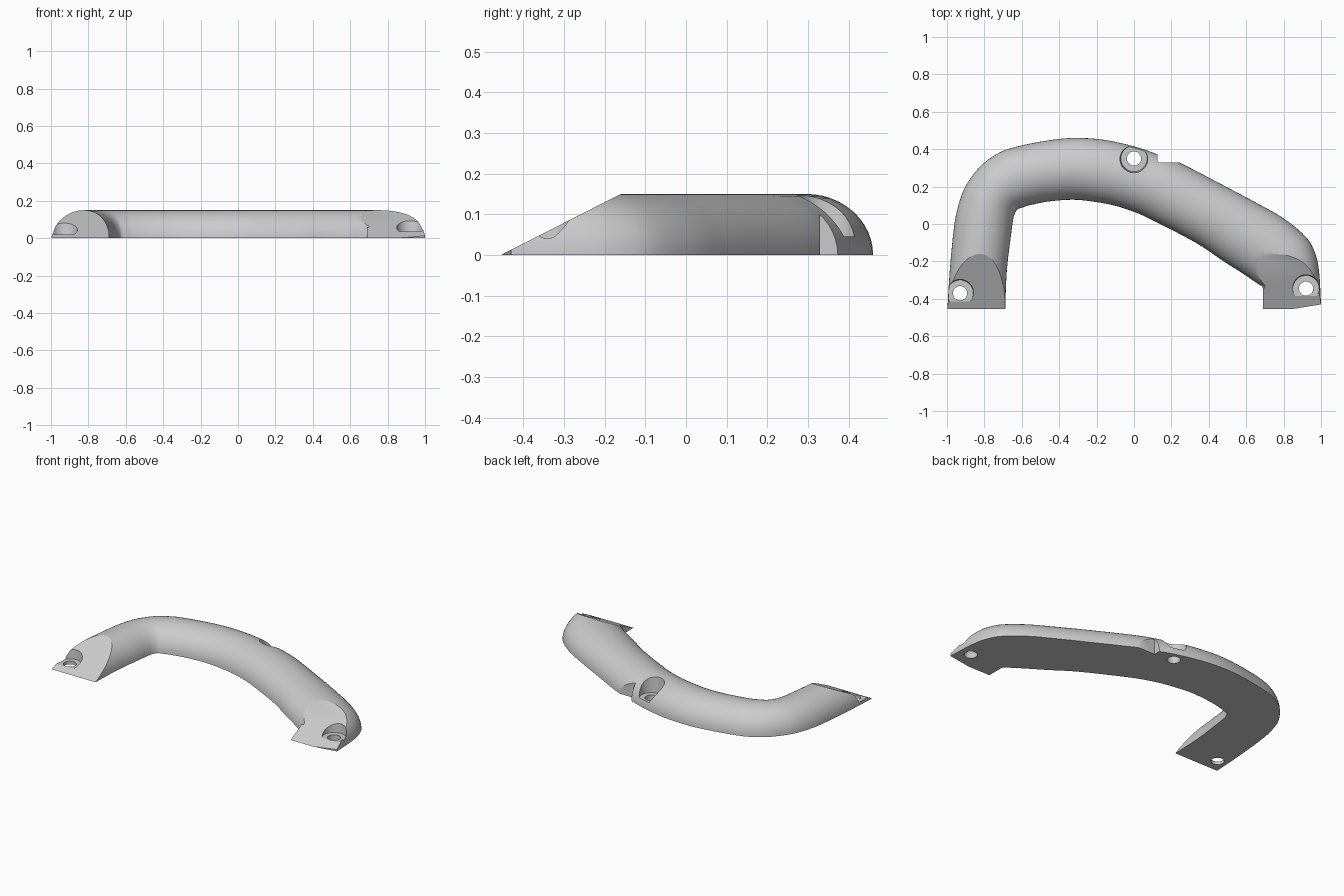
import bpy, bmesh, math
from mathutils import Vector

cube = bpy.data.objects.get("Cube")
if cube:
    bpy.data.objects.remove(cube, do_unlink=True)

grey = bpy.data.materials.new("light_grey")
grey.use_nodes = True
grey.diffuse_color = (0.6, 0.6, 0.6, 1)
grey.node_tree.nodes["Principled BSDF"].inputs["Base Color"].default_value = (0.6, 0.6, 0.6, 1)

HEIGHT = 0.15


def new_object(name, bm):
    bmesh.ops.recalc_face_normals(bm, faces=bm.faces)
    mesh = bpy.data.meshes.new(name)
    bm.to_mesh(mesh)
    bm.free()
    mesh.materials.append(grey)
    obj = bpy.data.objects.new(name, mesh)
    bpy.context.collection.objects.link(obj)
    return obj


def prism(name, points, offset):
    """Extrude a flat polygon along an offset vector."""
    bm = bmesh.new()
    face = bm.faces.new([bm.verts.new(p) for p in points])
    extruded = bmesh.ops.extrude_face_region(bm, geom=[face])["geom"]
    verts = [g for g in extruded if isinstance(g, bmesh.types.BMVert)]
    bmesh.ops.translate(bm, verts=verts, vec=offset)
    return new_object(name, bm)


def cone(name, x, y, z, low, high, depth):
    bm = bmesh.new()
    bmesh.ops.create_cone(bm, cap_ends=True, segments=40, radius1=low, radius2=high, depth=depth)
    bmesh.ops.translate(bm, verts=bm.verts, vec=(x, y, z + depth / 2))
    return new_object(name, bm)


def combine(target, tool, operation):
    """Apply a boolean, then discard the tool."""
    mod = target.modifiers.new("boolean", "BOOLEAN")
    mod.operation = operation
    mod.solver = "EXACT"
    mod.object = tool
    graph = bpy.context.evaluated_depsgraph_get()
    mesh = bpy.data.meshes.new_from_object(target.evaluated_get(graph))
    target.modifiers.clear()
    target.data = mesh
    bpy.data.objects.remove(tool, do_unlink=True)


def smooth_path(points, steps):
    """Catmull-Rom curve through the points."""
    pts = [points[0]] + points + [points[-1]]
    out = []
    for a, b, c, d in zip(pts, pts[1:], pts[2:], pts[3:]):
        for i in range(steps):
            t = i / steps
            out.append(0.5 * (2 * b + (c - a) * t + (2 * a - 5 * b + 4 * c - d) * t ** 2
                              + (3 * b - a - 3 * c + d) * t ** 3))
    return out + [points[-1]]


# Curved bar: outer and inner edge of each half-round section
stations = [
    (-1, -.5, -.69, -.5), (-.985, -.25, -.68, -.25), (-.96, 0, -.655, -.04),
    (-.93, .13, -.645, .03), (-.89, .22, -.635, .06), (-.82, .31, -.62, .08),
    (-.74, .37, -.59, .09), (-.66, .405, -.56, .1), (-.5, .44, -.46, .12),
    (-.33, .46, -.33, .13), (-.16, .45, -.22, .12), (0, .415, -.11, .1),
    (.12, .375, 0, .065), (.24, .33, .1, .02), (.5, .195, .33, -.1),
    (.66, .11, .48, -.2), (.8, .03, .59, -.27), (.92, -.07, .64, -.305),
    (.97, -.16, .67, -.325), (.99, -.26, .69, -.35), (1, -.43, .69, -.48)]
path = smooth_path([Vector(s) for s in stations], 4)
bm = bmesh.new()
rings = []
ARC = 24
for s in path:
    outer, inner = Vector((s[0], s[1], 0)), Vector((s[2], s[3], 0))
    middle, half = (outer + inner) / 2, (outer - inner) / 2
    ring = []
    for i in range(ARC + 1):
        angle = math.pi * i / ARC
        z = HEIGHT * math.sin(angle) if 0 < i < ARC else 0
        ring.append(bm.verts.new(middle + half * math.cos(angle) + Vector((0, 0, z))))
    rings.append(ring)
for a, b in zip(rings, rings[1:]):
    for i in range(ARC + 1):
        j = (i + 1) % (ARC + 1)
        bm.faces.new((a[i], a[j], b[j], b[i]))
bm.faces.new(rings[0])
bm.faces.new(rings[-1])
handle = new_object("curved_handle", bm)

# Square inner corner of the left foot
foot = prism("foot_block", [(.69, -.47, 0), (.85, -.47, 0), (.85, -.25, 0), (.69, -.345, 0)],
             (0, 0, HEIGHT * 0.9))
combine(handle, foot, "UNION")

# Sloping cut across both feet
slope = HEIGHT / 0.295
wedge = prism("slope_cutter", [(-1.2, y, (y + .455) * slope) for y in (-.8, .2)] + [(-1.2, -.8, .5)],
              (2.4, 0, 0))
combine(handle, wedge, "DIFFERENCE")

# Square notch in the back edge
notch = prism("notch_cutter", [(.125, .33, -.1), (.4, .33, -.1), (.4, .6, -.1), (.125, .6, -.1)],
              (0, 0, .4))
combine(handle, notch, "DIFFERENCE")

# Screw holes with recessed seats
for x, y, floor in ((-.93, -.37, .02), (.92, -.345, .035), (0, .35, .045)):
    combine(handle, cone("seat_cutter", x, y, floor, .07, .082, .2), "DIFFERENCE")
    combine(handle, cone("hole_cutter", x, y, -.1, .038, .038, .3), "DIFFERENCE")

# Smooth bar with crisp cut edges
bpy.ops.object.select_all(action="DESELECT")
handle.select_set(True)
bpy.context.view_layer.objects.active = handle
bpy.ops.object.shade_smooth_by_angle(angle=math.radians(25))
